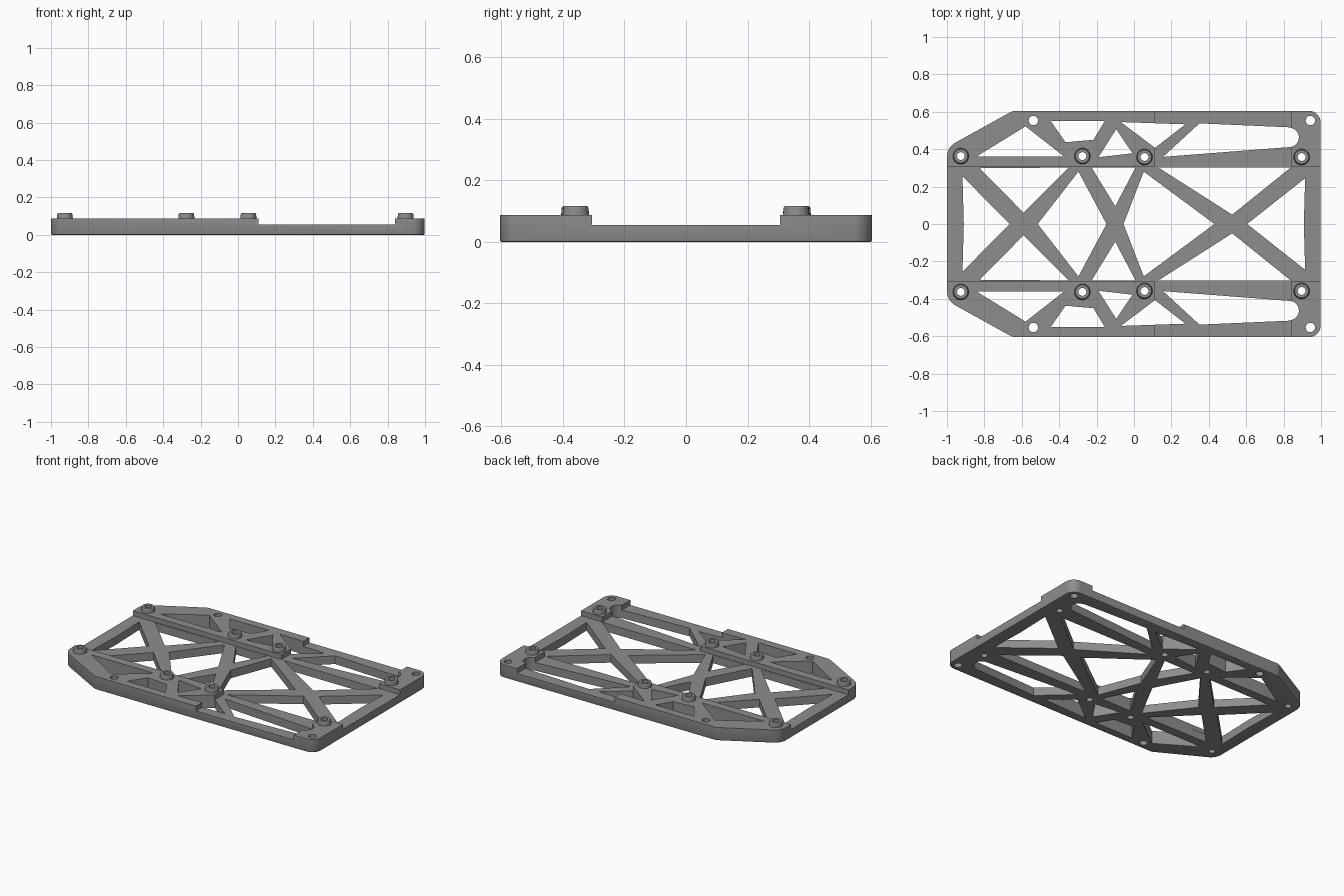
import bpy, bmesh, math

if "Cube" in bpy.data.objects:
    bpy.data.objects.remove(bpy.data.objects["Cube"])

TOP, LOW, BOSS_TOP = 0.088, 0.055, 0.116

gray = bpy.data.materials.new("mid gray")
gray.diffuse_color = (0.27, 0.27, 0.27, 1)
gray.use_nodes = True
gray.node_tree.nodes["Principled BSDF"].inputs["Base Color"].default_value = gray.diffuse_color


def arc(cx, cy, r, a0, a1, n=8):
    angles = [math.radians(a0 + (a1 - a0) * i / n) for i in range(n + 1)]
    return [(cx + r * math.cos(a), cy + r * math.sin(a)) for a in angles]


def circle(cx, cy, r, n=24):
    return arc(cx, cy, r, 0, 360, n)[:-1]


def flip(points):
    return [(x, -y) for x, y in reversed(points)]


def prism(bm, points, z0, z1):
    base = bm.faces.new([bm.verts.new((x, y, z0)) for x, y in points])
    ext = bmesh.ops.extrude_face_region(bm, geom=[base])["geom"]
    bmesh.ops.translate(bm, vec=(0, 0, z1 - z0),
                        verts=[g for g in ext if isinstance(g, bmesh.types.BMVert)])


def finish(bm, name):
    bmesh.ops.recalc_face_normals(bm, faces=bm.faces)
    mesh = bpy.data.meshes.new(name)
    bm.to_mesh(mesh)
    bm.free()
    mesh.materials.append(gray)
    obj = bpy.data.objects.new(name, mesh)
    bpy.context.collection.objects.link(obj)
    return obj


# Plate outline: rounded right corners, clipped left corners
half = (arc(0.935, 0.542, 0.063, 0, 90) + arc(-0.635, 0.555, 0.05, 90, 118, 3)
        + arc(-0.915, 0.36, 0.085, 118, 180))
bm = bmesh.new()
prism(bm, half + flip(half), 0, TOP)
rim = [e for e in bm.edges if all(v.co.z < 1e-5 for v in e.verts)]
bmesh.ops.bevel(bm, geom=rim, offset=0.006, segments=2, profile=0.5, affect='EDGES')
plate = finish(bm, "plate")

# Lattice windows in the side rails and along the centre (mirrored in y)
side_windows = [
    [(-0.84, 0.362), (-0.375, 0.362), (-0.58, 0.522)],
    [(-0.445, 0.55), (-0.366, 0.437), (-0.217, 0.45), (-0.157, 0.55)],
    [(-0.19, 0.357), (-0.008, 0.378), (-0.095, 0.507)],
    [(-0.07, 0.545), (0.112, 0.407), (0.275, 0.533)],
    [(0.155, 0.359), (0.83, 0.411)] + arc(0.83, 0.463, 0.052, -80, 80)
    + [(0.83, 0.517), (0.35, 0.538)],
    [(-0.825, 0.298), (-0.59, 0.06), (-0.35, 0.302)],
    [(-0.227, 0.302), (-0.1, 0.095), (0.008, 0.302)],
    [(0.13, 0.302), (0.525, 0.05), (0.838, 0.302)],
]
centre_windows = [
    [(-0.917, 0.255), (-0.91, 0), (-0.917, -0.255), (-0.665, 0)],
    [(-0.515, 0), (-0.297, -0.28), (-0.147, 0), (-0.297, 0.28)],
    [(-0.056, 0), (0.052, -0.28), (0.43, 0), (0.052, 0.28)],
    [(0.605, 0), (0.915, -0.245), (0.908, 0), (0.915, 0.245)],
]
bosses = [(-0.926, 0.363), (-0.276, 0.363), (0.056, 0.358), (0.896, 0.358)]
holes = [circle(x, y, 0.021) for x, y in bosses]
holes += [circle(-0.538, 0.553, 0.025), circle(0.943, 0.553, 0.025)]
bm = bmesh.new()
for w in side_windows + holes:
    prism(bm, w, -0.1, 0.2)
    prism(bm, flip(w), -0.1, 0.2)
for w in centre_windows:
    prism(bm, w, -0.1, 0.2)
windows = finish(bm, "window_cutter")

# Lowered area: centre band and the right part of both rails
step = [(-1.1, -0.305), (0.11, -0.305), (0.11, -0.8), (0.84, -0.8),
        (0.84, -0.305), (1.1, -0.305)]
bm = bmesh.new()
prism(bm, step + flip(step), LOW, 0.2)
recess = finish(bm, "recess_cutter")

for cutter in (windows, recess):
    mod = plate.modifiers.new(cutter.name, 'BOOLEAN')
    mod.operation, mod.solver, mod.object = 'DIFFERENCE', 'EXACT', cutter
bpy.context.view_layer.update()
cut_mesh = bpy.data.meshes.new_from_object(
    plate.evaluated_get(bpy.context.evaluated_depsgraph_get()))
plate.modifiers.clear()
plate.data = cut_mesh
for cutter in (windows, recess):
    bpy.data.objects.remove(cutter)

# Raised ring bosses around the screw holes
profile = [(0.021, TOP), (0.021, BOSS_TOP), (0.037, BOSS_TOP),
           (0.041, BOSS_TOP - 0.005), (0.043, TOP)]
bm = bmesh.new()
for bx, by in bosses:
    for s in (1, -1):
        rings = [[bm.verts.new((x, y, z)) for x, y in circle(bx, s * by, r)]
                 for r, z in profile]
        for a, b in zip(rings, rings[1:]):
            for i in range(24):
                j = (i + 1) % 24
                bm.faces.new((a[j], a[i], b[i], b[j]))
mesh = bpy.data.meshes.new("screw_bosses")
bm.to_mesh(mesh)
bm.free()
mesh.materials.append(gray)
boss_obj = bpy.data.objects.new("screw_bosses", mesh)
bpy.context.collection.objects.link(boss_obj)

# Smooth shading with sharp edges kept
for obj in (plate, boss_obj):
    bpy.ops.object.select_all(action='DESELECT')
    obj.select_set(True)
    bpy.context.view_layer.objects.active = obj
    bpy.ops.object.shade_smooth_by_angle(angle=math.radians(30))
